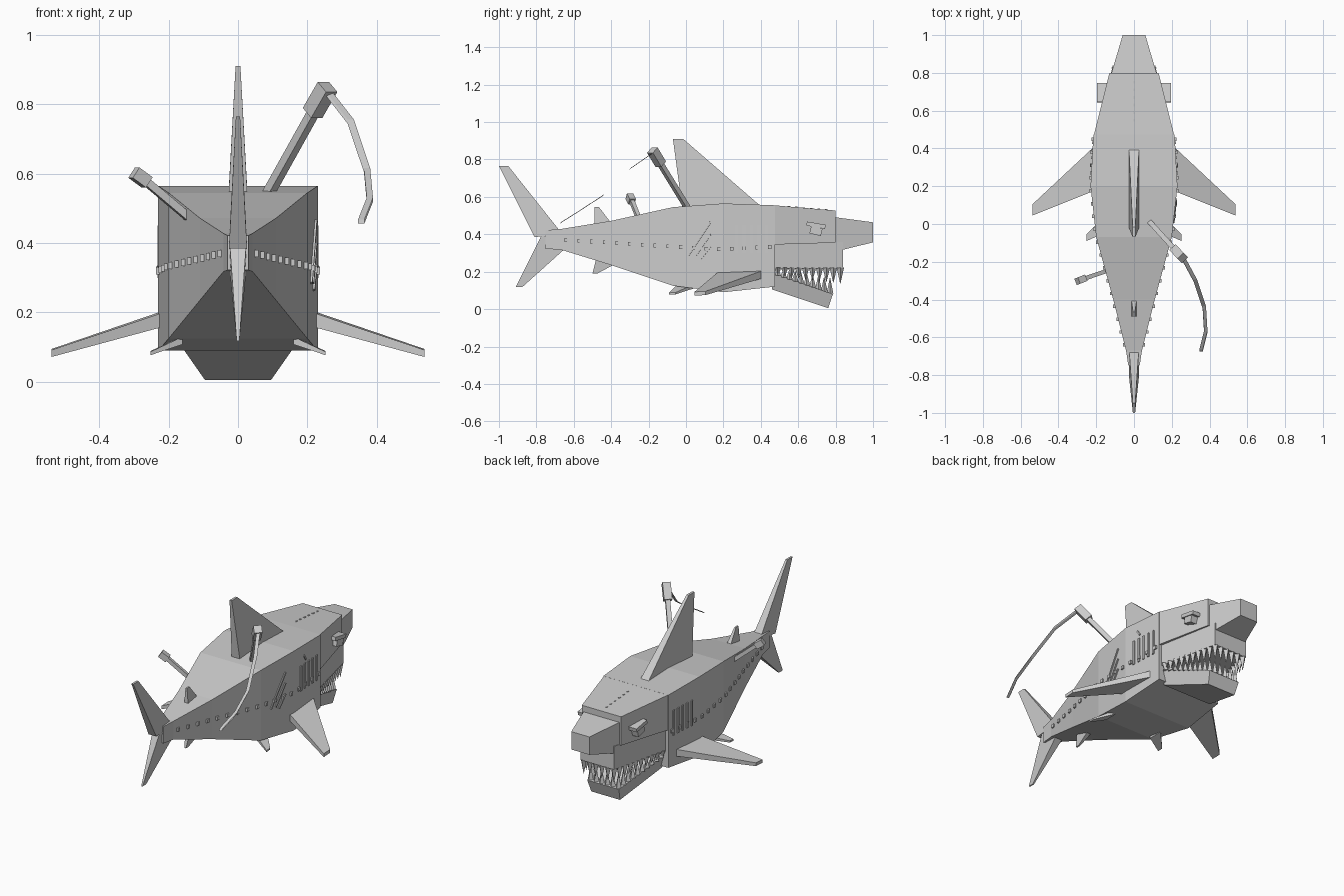
import bpy, bmesh
from mathutils import Vector, Matrix

if "Cube" in bpy.data.objects:
    bpy.data.objects.remove(bpy.data.objects["Cube"])

grey = bpy.data.materials.new("plain_grey")
grey.use_nodes = True
grey.diffuse_color = (0.6, 0.6, 0.6, 1)
grey.node_tree.nodes["Principled BSDF"].inputs["Base Color"].default_value = (0.6, 0.6, 0.6, 1)


def finish(name, bm):
    bmesh.ops.recalc_face_normals(bm, faces=bm.faces)
    mesh = bpy.data.meshes.new(name)
    bm.to_mesh(mesh)
    bm.free()
    mesh.materials.append(grey)
    obj = bpy.data.objects.new(name, mesh)
    bpy.context.collection.objects.link(obj)
    return obj


def skin(bm, loops):
    """Bridge matching point loops and cap both ends."""
    rows = [[bm.verts.new(p) for p in loop] for loop in loops]
    n = len(rows[0])
    for a, b in zip(rows, rows[1:]):
        for i in range(n):
            j = (i + 1) % n
            bm.faces.new((a[i], a[j], b[j], b[i]))
    bm.faces.new(rows[0])
    bm.faces.new(rows[-1])


def loft(name, rings):
    """Box-section hull from rings of (y, half width, bottom, top)."""
    bm = bmesh.new()
    skin(bm, [[(-w, y, lo), (w, y, lo), (w, y, hi), (-w, y, hi)] for y, w, lo, hi in rings])
    return finish(name, bm)


def fin(name, root, tip, root_w, tip_w):
    """Upright tapered fin; root and tip are pairs of (y, z)."""
    bm = bmesh.new()
    skin(bm, [[(s * w, y, z) for s, (y, z) in
               ((-1, e[0]), (1, e[0]), (1, e[1]), (-1, e[1]))]
              for e, w in ((root, root_w), (tip, tip_w))])
    return finish(name, bm)


def side_fin(name, s, root, tip, root_t, tip_t):
    """Sideways fin; root and tip are pairs of points along the chord."""
    bm = bmesh.new()
    skin(bm, [[(s * x, y, z + d) for d, (x, y, z) in
               ((0, e[0]), (0, e[1]), (-t, e[1]), (-t, e[0]))]
              for e, t in ((root, root_t), (tip, tip_t))])
    return finish(name, bm)


def bar(bm, a, b, wide, deep):
    """Box running from a to b."""
    a, b = Vector(a), Vector(b)
    d = b - a
    m = (Matrix.Translation((a + b) / 2) @ d.to_track_quat('Z', 'Y').to_matrix().to_4x4()
         @ Matrix.Diagonal((wide, deep, d.length, 1)))
    bmesh.ops.create_cube(bm, size=1, matrix=m)


def tooth(bm, base, dz, r):
    m = Matrix.Translation(Vector(base) + Vector((0, 0, dz / 2)))
    if dz < 0:
        m = m @ Matrix.Rotation(3.14159, 4, 'X')
    bmesh.ops.create_cone(bm, cap_ends=True, segments=4, radius1=r, radius2=0.001,
                          depth=abs(dz), matrix=m)


def lerp(a, b, t):
    return a + (b - a) * t


# Main hull
hull = [(-0.75, 0.03, 0.322, 0.422), (-0.67, 0.042, 0.318, 0.428), (-0.4, 0.11, 0.235, 0.472),
        (-0.07, 0.2, 0.125, 0.545), (0.2, 0.23, 0.09, 0.565), (0.475, 0.215, 0.12, 0.555)]
loft("body", hull)


def hull_width(y):
    for a, b in zip(hull, hull[1:]):
        if y <= b[0]:
            return lerp(a[1], b[1], (y - a[0]) / (b[0] - a[0]))
    return hull[-1][1]


# Head, snout and jaws
loft("head", [(0.47, 0.213, 0.345, 0.555), (0.8, 0.13, 0.355, 0.527)])
loft("snout", [(0.79, 0.122, 0.305, 0.492), (1.0, 0.06, 0.357, 0.464)])
loft("upper_jaw", [(0.47, 0.198, 0.215, 0.36), (0.84, 0.112, 0.22, 0.36)])
bm = bmesh.new()
skin(bm, [[(-0.165, 0.46, 0.105), (0.165, 0.46, 0.105), (0.19, 0.46, 0.195), (-0.19, 0.46, 0.195)],
          [(-0.095, 0.76, 0.005), (0.095, 0.76, 0.005), (0.105, 0.785, 0.08), (-0.105, 0.785, 0.08)]])
finish("lower_jaw", bm)

# Teeth along the sides and front of both jaws
upper, lower = bmesh.new(), bmesh.new()
for i in range(10):
    t = i / 9
    for s in (-1, 1):
        tooth(upper, (s * lerp(0.185, 0.1, t), lerp(0.49, 0.825, t), 0.222),
              -lerp(0.045, 0.085, t), 0.02)
        tooth(lower, (s * lerp(0.178, 0.092, t), lerp(0.49, 0.77, t), lerp(0.18, 0.083, t)),
              lerp(0.04, 0.085, t), 0.018)
for i in range(1, 5):
    t = i / 5
    tooth(upper, (lerp(-0.1, 0.1, t), 0.825, 0.222), -0.08, 0.02)
    tooth(lower, (lerp(-0.092, 0.092, t), 0.77, 0.083), 0.085, 0.018)
finish("upper_teeth", upper)
finish("lower_teeth", lower)

# Upright fins
fin("dorsal_fin", [(-0.02, 0.54), (0.4, 0.55)], [(-0.07, 0.91), (-0.015, 0.91)], 0.027, 0.007)
fin("rear_dorsal_fin", [(-0.49, 0.44), (-0.4, 0.46)], [(-0.49, 0.545), (-0.465, 0.545)], 0.014, 0.005)
fin("anal_fin", [(-0.48, 0.27), (-0.39, 0.235)], [(-0.5, 0.19), (-0.475, 0.19)], 0.014, 0.005)
fin("tail_upper", [(-0.81, 0.385), (-0.66, 0.4)], [(-1.0, 0.765), (-0.95, 0.765)], 0.026, 0.006)
fin("tail_lower", [(-0.77, 0.4), (-0.65, 0.32)], [(-0.91, 0.118), (-0.875, 0.118)], 0.024, 0.004)

# Paired fins and eyes
for s, label in ((1, "left"), (-1, "right")):
    side_fin("pectoral_fin_" + label, s, [(0.2, 0.42, 0.21), (0.2, 0.18, 0.205)],
             [(0.537, 0.105, 0.095), (0.537, 0.045, 0.092)], 0.042, 0.02)
    side_fin("pelvic_fin_" + label, s, [(0.16, 0.04, 0.132), (0.16, -0.05, 0.13)],
             [(0.252, -0.055, 0.089), (0.252, -0.09, 0.087)], 0.022, 0.01)
    bm = bmesh.new()
    bar(bm, (s * 0.165, 0.665, 0.425), (s * 0.165, 0.725, 0.41), 0.05, 0.04)
    bar(bm, (s * 0.165, 0.645, 0.457), (s * 0.165, 0.745, 0.44), 0.06, 0.022)
    finish("eye_" + label, bm)

# Rivets along the flanks and on top of the head
bm = bmesh.new()
for i in range(17):
    y = -0.64 + i * 0.068
    z = 0.37 - 0.05 * min(1, (y + 0.64) / 0.8) + max(0, y - 0.2) * 0.05
    for s in (-1, 1):
        x = s * (hull_width(y) + 0.001)
        bar(bm, (x, y, z - 0.01), (x, y, z + 0.01), 0.016, 0.018)
finish("flank_rivets", bm)
bm = bmesh.new()
for i in range(6):
    y = 0.55 + i * 0.04
    z = lerp(0.555, 0.527, (y - 0.47) / 0.33)
    bar(bm, (0, y, z - 0.004), (0, y, z + 0.003), 0.008, 0.014)
finish("head_rivets", bm)

# Gill slats
bm = bmesh.new()
for i in range(5):
    y = 0.27 + i * 0.04
    for s in (-1, 1):
        x = s * hull_width(y)
        bar(bm, (x, y, 0.3), (x, y, 0.45), 0.012, 0.014)
finish("gill_slats", bm)

# Scars on the left flank
bm = bmesh.new()
for y0, z0, y1, z1 in ((0.01, 0.285, 0.13, 0.465), (0.05, 0.285, 0.13, 0.4),
                       (0.075, 0.265, 0.13, 0.335), (0.3, 0.5, 0.32, 0.47)):
    bar(bm, (hull_width(y0), y0, z0), (hull_width(y1), y1, z1), 0.012, 0.01)
finish("scars", bm)

# Stuck harpoons and trailing rope
bm = bmesh.new()
bar(bm, (0.08, 0.015, 0.53), (0.225, -0.145, 0.79), 0.026, 0.026)
bar(bm, (0.215, -0.135, 0.775), (0.258, -0.18, 0.85), 0.045, 0.045)
finish("long_harpoon", bm)
bm = bmesh.new()
bar(bm, (-0.12, -0.24, 0.455), (-0.28, -0.295, 0.59), 0.022, 0.022)
bar(bm, (-0.262, -0.288, 0.575), (-0.3, -0.303, 0.603), 0.036, 0.036)
finish("short_harpoon", bm)
bm = bmesh.new()
path = [(0.255, -0.17, 0.84), (0.325, -0.3, 0.75), (0.372, -0.44, 0.61),
        (0.38, -0.57, 0.525), (0.355, -0.67, 0.462)]
skin(bm, [[(x + a, y + b, z + b) for a, b in ((-.009, -.006), (.009, -.006), (.009, .006), (-.009, .006))]
          for x, y, z in path])
finish("rope", bm)
